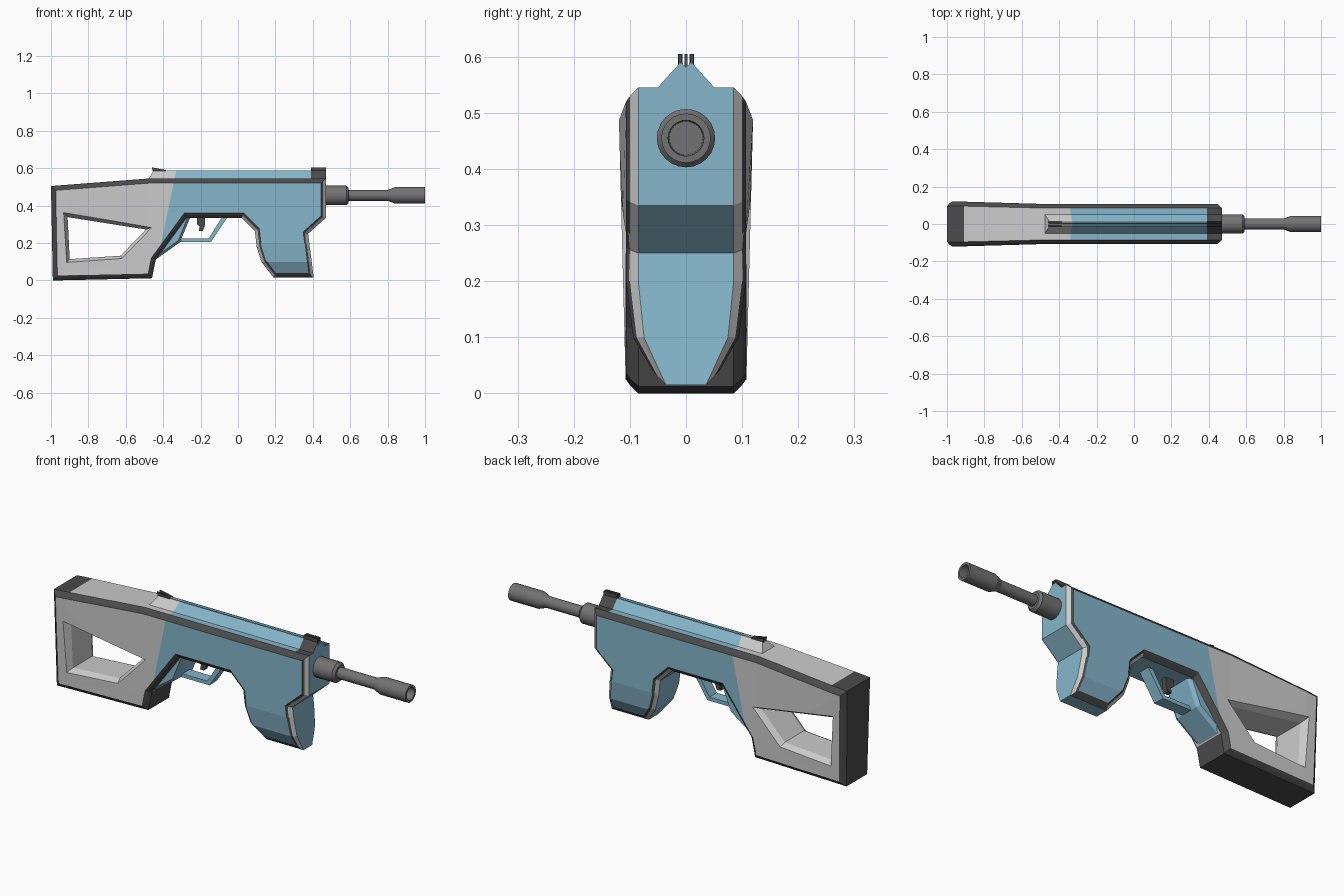
import bpy, bmesh, math
from mathutils import Vector

if "Cube" in bpy.data.objects:
    bpy.data.objects.remove(bpy.data.objects["Cube"])


def material(name, r, g, b):
    m = bpy.data.materials.new(name)
    m.diffuse_color = (r, g, b, 1)
    m.use_nodes = True
    m.node_tree.nodes["Principled BSDF"].inputs["Base Color"].default_value = m.diffuse_color
    return m


MATS = [material("light_grey", .6, .6, .6), material("blue", .24, .47, .6),
        material("dark", .07, .07, .07), material("steel", .17, .17, .17)]
GREY, BLUE, DARK, STEEL = range(4)


def loft(rings):
    """Skin equal-length rings of points and cap both ends."""
    bm = bmesh.new()
    vs = [[bm.verts.new(p) for p in ring] for ring in rings]
    n = len(rings[0])
    for a, b in zip(vs, vs[1:]):
        for i in range(n):
            j = (i + 1) % n
            bm.faces.new((a[i], a[j], b[j], b[i]))
    bm.faces.new(vs[0])
    bm.faces.new(vs[-1])
    bmesh.ops.recalc_face_normals(bm, faces=bm.faces)
    return bm


def finish(bm, name, mat=None):
    if mat is not None:
        for f in bm.faces:
            f.material_index = mat
    bmesh.ops.recalc_face_normals(bm, faces=bm.faces)
    me = bpy.data.meshes.new(name)
    bm.to_mesh(me)
    bm.free()
    for m in MATS:
        me.materials.append(m)
    ob = bpy.data.objects.new(name, me)
    bpy.context.collection.objects.link(ob)
    return ob


def inset(pts, d):
    """Mitred inward offset of a closed side profile."""
    p = [Vector(q) for q in pts]
    n = len(p)
    area = sum(p[i - 1].x * p[i].y - p[i].x * p[i - 1].y for i in range(n))
    s = 1 if area > 0 else -1
    out = []
    for i in range(n):
        a = (p[i] - p[i - 1]).normalized()
        b = (p[(i + 1) % n] - p[i]).normalized()
        na, nb = Vector((-a.y, a.x)) * s, Vector((-b.y, b.x)) * s
        out.append(p[i] + (na + nb) * d / (1 + na.dot(nb)))
    return out


def side_loft(pts, bands):
    """Loft a side profile across y, with an inset for each y."""
    return loft([[(q.x, y, q.y) for q in inset(pts, d)] for y, d in bands])


def prism(name, pts, half, mat, y=0):
    return finish(side_loft(pts, [(y - half, 0), (y + half, 0)]), name, mat)


def split(bm, co, no):
    bmesh.ops.bisect_plane(bm, geom=bm.verts[:] + bm.edges[:] + bm.faces[:],
                           dist=1e-5, plane_co=co, plane_no=no)


# Slanted colour boundary between the stock and the receiver
SLASH_CO = Vector((-.34, 0, .54))
SLASH_NO = Vector((.43, 0, -.09)).normalized()


def base_colour(c):
    return BLUE if (c - SLASH_CO).dot(SLASH_NO) > 0 else GREY


# Body: stock, receiver and foregrip in one chamfered shell
outline = [(-1, .505), (-.48, .545), (.47, .545), (.47, .335), (.375, .25),
           (.405, .015), (.19, .015), (.125, .1), (.1, .18), (.09, .265),
           (.02, .335), (-.275, .335), (-.44, .11), (-.46, .012), (-.99, 0)]
half_bands = [(.107, .025), (.1, .015), (.085, 0)]
body = side_loft(outline, [(-y, d) for y, d in half_bands] + half_bands[::-1])
bmesh.ops.triangulate(body, faces=body.faces[:])
split(body, SLASH_CO, SLASH_NO)
for x in (-.91, -.48, .39):
    split(body, (x, 0, 0), (1, 0, 0))
for z in (.1, .2):
    split(body, (0, 0, z), (0, 0, 1))
body.normal_update()
for f in body.faces:
    c, n = f.calc_center_median(), f.normal
    y = max(abs(v.co.y) for v in f.verts)
    flat_side = abs(n.y) > .99
    core = abs(n.y) < .01
    if flat_side:
        f.material_index = base_colour(c)
    elif core:
        butt = c.x < -.91 or (c.x < -.43 and c.z < .11)
        sight_base = c.x > .39 and n.z > .9
        f.material_index = DARK if butt or sight_base else base_colour(c)
    else:
        front_edge = c.x > 0 and abs(n.x) > .3 and y < .104
        f.material_index = GREY if front_edge else DARK

# Narrow the foregrip downwards and widen the stock rearwards
for v in body.verts:
    x, _, z = v.co
    if x > 0 and z < .2:
        v.co.y *= .42 + (z - .015) / .085 * .46 if z < .1 else .88 + (z - .1) * 1.2
    elif x < -.48:
        v.co.y *= 1 + .12 * min(1, (-.48 - x) / .43) * z / .5
body_ob = finish(body, "body")

# Tapered opening through the stock
hole = [(-.93, .36), (-.455, .285), (-.62, .115), (-.917, .095)]
cutter = finish(side_loft(hole, [(-.13, -.01), (-.08, .018), (.08, .018), (.13, -.01)]),
                "stock_opening_cutter", GREY)
cutter.hide_render = True
cutter.display_type = 'WIRE'
mod = body_ob.modifiers.new("stock_opening", 'BOOLEAN')
mod.object = cutter
mod.operation = 'DIFFERENCE'
mod.solver = 'EXACT'

# Top rail with a sighting groove and sloped rear end
section = [(-.055, .54), (-.012, .588), (-.006, .588), (0, .58),
           (.006, .588), (.012, .588), (.055, .54)]
rail = loft([[(-.48 + (z - .54) * .6, y, z) for y, z in section],
             [(.47, y, z) for y, z in section]])
split(rail, SLASH_CO, SLASH_NO)
split(rail, (.39, 0, 0), (1, 0, 0))
rail.normal_update()
for f in rail.faces:
    c = f.calc_center_median()
    f.material_index = DARK if c.x > .39 and f.normal.x < .9 else base_colour(c)
finish(rail, "top_rail")

# Sights
for i, y in enumerate((-.01, 0, .01)):
    prism(f"front_sight_{i}", [(.39, .57), (.39, .605), (.47, .605), (.47, .57)],
          .003, DARK, y)
for i, y in enumerate((-.01, .01)):
    prism(f"rear_sight_{i}", [(-.455, .58), (-.46, .605), (-.385, .59), (-.385, .58)],
          .004, DARK, y)

# Barrel: turned profile of (x, radius)
turned = [(.44, .052), (.58, .052), (.592, .041), (.592, .029), (.8, .029),
          (.84, .044), (1, .044), (1, .032), (.92, .03)]
SIDES = 24
barrel = loft([[(x, r * math.cos(2 * math.pi * k / SIDES),
                 .455 + r * math.sin(2 * math.pi * k / SIDES))
                for k in range(SIDES)] for x, r in turned])
barrel_ob = finish(barrel, "barrel", STEEL)
bpy.context.view_layer.objects.active = barrel_ob
barrel_ob.select_set(True)
bpy.ops.object.shade_smooth_by_angle(angle=math.radians(20))

# Grip front, trigger guard and trigger
finish(side_loft([(-.45, .105), (-.31, .205), (-.255, .34), (-.32, .34)],
                 [(-.085, .012), (-.065, 0), (.065, 0), (.085, .012)]), "grip_front", BLUE)
prism("trigger_guard", [(-.31, .205), (-.145, .205), (-.055, .34), (-.085, .34),
                        (-.157, .224), (-.3, .224)], .03, BLUE)
prism("trigger", [(-.22, .34), (-.175, .34), (-.178, .29), (-.188, .265),
                  (-.21, .265), (-.205, .29), (-.22, .3)], .014, DARK)
